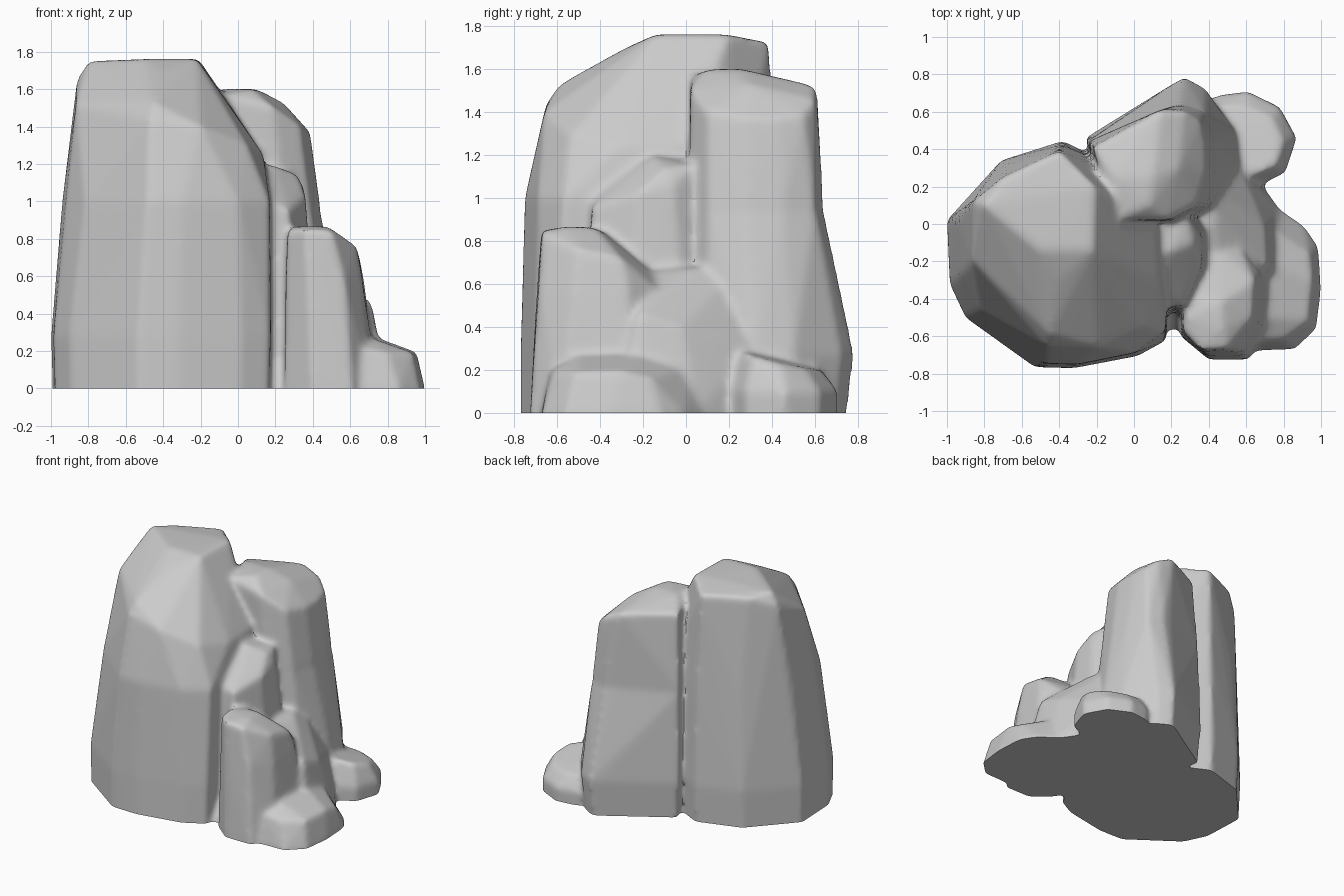
import bpy, bmesh

cluster = bmesh.new()          # all boulders gather here before being fused


def ring(outline, z, inset=1.0, centre=(0, 0)):
    """Lift a plan outline to height z, shrunk towards a centre."""
    cx, cy = centre
    return [(cx + (x - cx) * inset, cy + (y - cy) * inset, z) for x, y in outline]


def boulder(points):
    """Add the convex hull of the points, its base carried below ground."""
    bm = bmesh.new()
    for x, y, z in points:
        bm.verts.new((x, y, z))
        if z == 0:
            bm.verts.new((x, y, -0.15))
    bmesh.ops.convex_hull(bm, input=bm.verts[:])
    loose = [v for v in bm.verts if not v.link_faces]
    bmesh.ops.delete(bm, geom=loose, context='VERTS')
    bmesh.ops.recalc_face_normals(bm, faces=bm.faces[:])
    me = bpy.data.meshes.new("boulder")
    bm.to_mesh(me)
    bm.free()
    cluster.from_mesh(me)
    bpy.data.meshes.remove(me)


# Tall front-left boulder with a sloping crown
base = [(-1.0, 0.02), (-0.985, -0.32), (-0.9, -0.5), (-0.53, -0.765), (-0.32, -0.77),
        (0.02, -0.705), (0.175, -0.62), (0.18, -0.1), (0.0, 0.25), (-0.38, 0.445), (-0.71, 0.34)]
waist = [(-0.94, 0.02), (-0.92, -0.26), (-0.82, -0.46), (-0.48, -0.745), (-0.3, -0.75),
         (0.0, -0.69), (0.17, -0.57), (0.18, -0.1), (0.0, 0.22), (-0.38, 0.425), (-0.68, 0.315)]
crown = [(-0.865, -0.2, 1.52), (-0.47, -0.65, 1.44), (-0.2, -0.66, 1.4), (0.05, -0.54, 1.3),
         (0.135, -0.3, 1.25), (0.12, 0.0, 1.26), (-0.86, 0.12, 1.66), (-0.8, 0.1, 1.75),
         (-0.5, -0.14, 1.762), (-0.22, -0.14, 1.762), (-0.21, 0.2, 1.762),
         (-0.4, 0.39, 1.725), (-0.7, 0.25, 1.725), (-0.45, -0.59, 1.53), (-0.4, -0.3, 1.69)]
boulder(ring(base, 0, 0.98, (-0.4, -0.78)) + ring(base, 0.28) + ring(waist, 1.0) + crown)

# Tall back boulder: flared foot, then a straighter upper body
base = [(-0.26, 0.46), (0.2, 0.745), (0.27, 0.785), (0.38, 0.725), (0.54, 0.5), (0.57, 0.32),
        (0.48, 0.1), (0.3, 0.0), (-0.1, 0.02)]
waist = [(-0.25, 0.44), (0.17, 0.62), (0.25, 0.64), (0.375, 0.6), (0.43, 0.45), (0.44, 0.28),
         (0.39, 0.1), (0.25, 0.015), (-0.1, 0.015)]
crown = [(-0.22, 0.41, 1.54), (0.14, 0.61, 1.52), (0.27, 0.605, 1.46), (0.355, 0.55, 1.39),
         (0.38, 0.44, 1.37), (0.385, 0.28, 1.37), (0.335, 0.1, 1.4), (0.18, 0.02, 1.51),
         (-0.1, 0.02, 1.57), (-0.1, 0.25, 1.602), (0.1, 0.25, 1.602), (0.08, 0.1, 1.6),
         (0.24, 0.3, 1.53)]
boulder(ring(base, 0, 0.91, (0.15, 0.25)) + ring(base, 0.27) + ring(waist, 0.95))
boulder(ring(waist, 0.6, 0.98, (0.1, 0.3)) + ring(waist, 0.97) + crown)

# Pillar tucked between the tall boulders
base = [(0.05, -0.48), (0.3, -0.49), (0.44, -0.25), (0.43, 0.02), (0.25, 0.08), (0.0, 0.05)]
crown = [(0.08, -0.43, 1.0), (0.27, -0.44, 0.95), (0.36, -0.22, 1.03), (0.355, -0.06, 1.06),
         (0.29, 0.03, 1.15), (0.06, 0.04, 1.19), (0.08, -0.17, 1.2), (0.2, -0.15, 1.19),
         (0.32, -0.1, 1.14), (0.12, -0.36, 1.08)]
boulder(ring(base, 0) + crown)

# Sloping skirt filling the cleft on the right side
base = [(0.1, -0.56), (0.5, -0.57), (0.8, -0.3), (0.79, 0.06), (0.67, 0.23), (0.54, 0.42),
        (0.1, 0.4)]
slope = [(0.3, -0.2, 0.7), (0.45, -0.15, 0.65), (0.44, 0.05, 0.67), (0.42, 0.2, 0.63),
         (0.715, -0.22, 0.46), (0.7, -0.02, 0.4), (0.64, 0.14, 0.34), (0.56, 0.31, 0.31),
         (0.2, 0.3, 0.7)]
boulder(ring(base, 0) + slope)

# Medium front-right boulder
base = [(0.25, -0.6), (0.4, -0.725), (0.61, -0.725), (0.72, -0.58), (0.75, -0.28),
        (0.6, -0.12), (0.4, -0.12), (0.25, -0.35)]
waist = [(0.255, -0.58), (0.38, -0.695), (0.57, -0.685), (0.665, -0.52), (0.675, -0.27),
         (0.57, -0.13), (0.42, -0.12), (0.255, -0.35)]
crown = [(0.265, -0.58, 0.84), (0.36, -0.675, 0.85), (0.5, -0.67, 0.84), (0.635, -0.5, 0.76),
         (0.645, -0.3, 0.72), (0.45, -0.13, 0.63), (0.27, -0.36, 0.83), (0.29, -0.5, 0.867),
         (0.48, -0.56, 0.867), (0.46, -0.42, 0.862)]
boulder(ring(base, 0) + ring(waist, 0.57) + crown)

# Low stone along the right edge, sloping away at its rear
base = [(0.58, -0.68), (0.86, -0.67), (0.975, -0.56), (1.0, -0.35), (0.985, -0.12),
        (0.91, -0.01), (0.78, 0.08), (0.6, 0.1)]
crown = [(0.62, -0.63, 0.22), (0.8, -0.62, 0.19), (0.935, -0.52, 0.19), (0.955, -0.3, 0.195),
         (0.94, -0.16, 0.16), (0.8, -0.08, 0.2), (0.72, -0.5, 0.265), (0.75, -0.22, 0.27),
         (0.62, 0.05, 0.25)]
boulder(ring(base, 0) + crown)

# Small stone at the back right
base = [(0.4, 0.66), (0.46, 0.69), (0.61, 0.708), (0.78, 0.625), (0.87, 0.46), (0.81, 0.275),
        (0.66, 0.2), (0.45, 0.3)]
crown = [(0.47, 0.63, 0.2), (0.6, 0.63, 0.195), (0.74, 0.56, 0.205), (0.8, 0.44, 0.225),
         (0.76, 0.31, 0.265), (0.64, 0.26, 0.287), (0.45, 0.33, 0.285)]
boulder(ring(base, 0, 0.97, (0.6, 0.45)) + ring(base, 0.1) + crown)

# Fuse the boulders into one skin and wear the edges
mesh = bpy.data.meshes.new("rock_cluster")
cluster.to_mesh(mesh)
cluster.free()
rocks = bpy.data.objects.new("rock_cluster", mesh)
bpy.context.collection.objects.link(rocks)
fuse = rocks.modifiers.new("fuse", 'REMESH')
fuse.mode = 'VOXEL'
fuse.voxel_size = 0.018
wear = rocks.modifiers.new("wear", 'SMOOTH')
wear.factor = 0.5
wear.iterations = 12

# Cut the base flat at ground level
worn = rocks.evaluated_get(bpy.context.evaluated_depsgraph_get())
bm = bmesh.new()
bm.from_mesh(worn.to_mesh())
worn.to_mesh_clear()
bmesh.ops.bisect_plane(bm, geom=bm.verts[:] + bm.edges[:] + bm.faces[:], dist=1e-5,
                       plane_co=(0, 0, 0), plane_no=(0, 0, -1), clear_outer=True)
rim = [e for e in bm.edges if e.is_boundary]
bmesh.ops.holes_fill(bm, edges=rim, sides=0)
bmesh.ops.recalc_face_normals(bm, faces=bm.faces[:])
rocks.modifiers.clear()
bm.to_mesh(mesh)
bm.free()
rocks.select_set(True)
bpy.context.view_layer.objects.active = rocks
bpy.ops.object.shade_smooth_by_angle()
